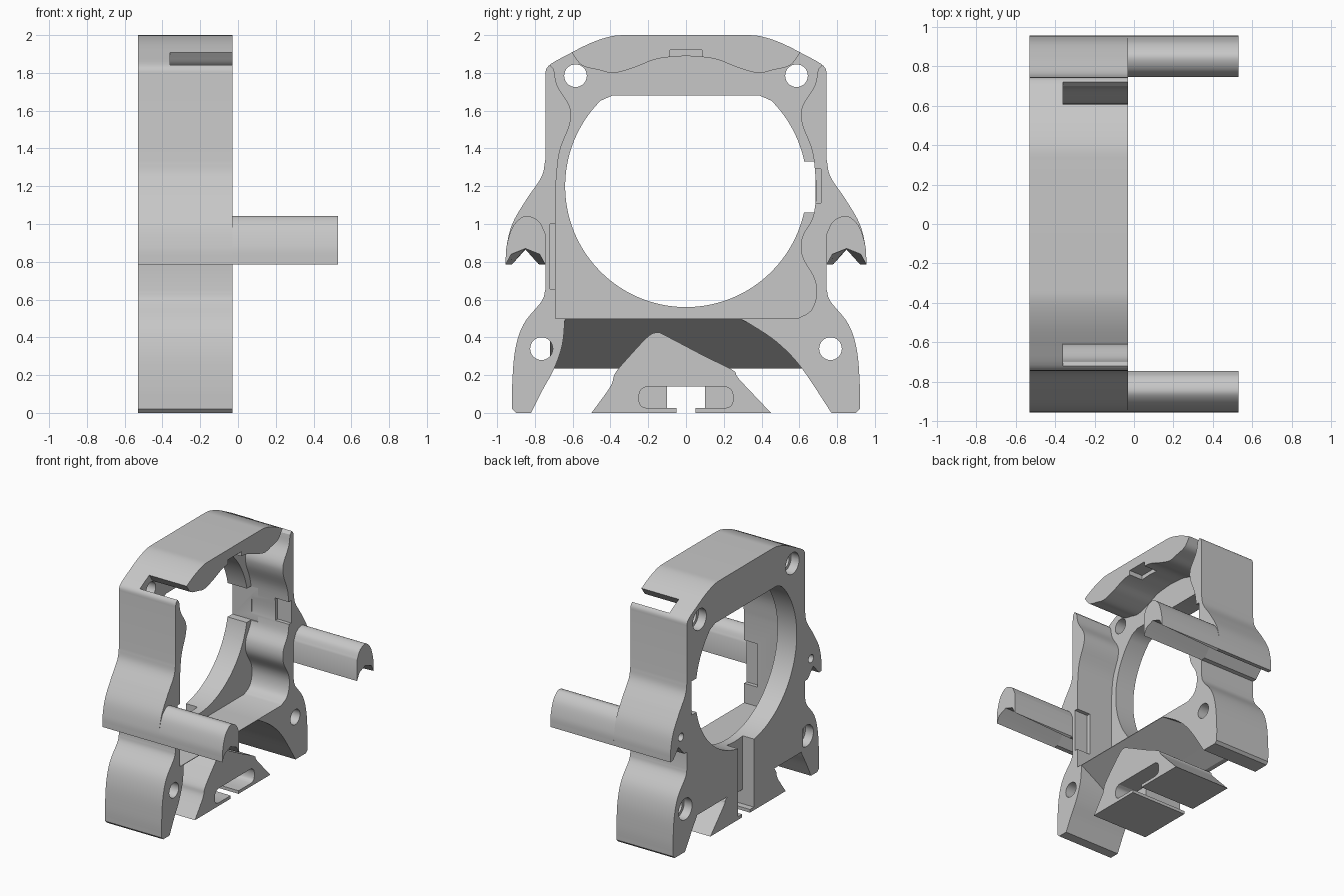
import bpy, bmesh, math
from mathutils import Vector

if "Cube" in bpy.data.objects:
    bpy.data.objects.remove(bpy.data.objects["Cube"])

grey = bpy.data.materials.new("matte_grey")
grey.use_nodes = True
grey.diffuse_color = (0.57, 0.57, 0.57, 1)
grey.node_tree.nodes["Principled BSDF"].inputs["Base Color"].default_value = (0.57, 0.57, 0.57, 1)

BACK, FRONT, FLOOR, TIP = -0.53, -0.03, -0.36, 0.53


def smooth(points, steps=5):
    """Rounded path through a few points."""
    p = [Vector(q) for q in points]
    p = [2 * p[0] - p[1]] + p + [2 * p[-1] - p[-2]]
    out = []
    for a, b, c, d in zip(p, p[1:], p[2:], p[3:]):
        for i in range(steps):
            t = i / steps
            out.append(0.5 * (2 * b + (c - a) * t + (2 * a - 5 * b + 4 * c - d) * t * t
                              + (3 * b - a - 3 * c + d) * t ** 3))
    return [tuple(v) for v in out] + [tuple(points[-1])]


def flip(points):
    return [(-y, z) for y, z in reversed(points)]


def circle(y, z, r, n=32):
    return [(y + r * math.cos(i * math.tau / n), z + r * math.sin(i * math.tau / n)) for i in range(n)]


def rect(y0, y1, z0, z1):
    return [(y0, z0), (y1, z0), (y1, z1), (y0, z1)]


def prism(name, outline, lo, hi, end=None, along_y=False):
    """Closed solid between two outlines, along x or along y."""
    bm = bmesh.new()
    place = (lambda p, d: (p[0], d, p[1])) if along_y else (lambda p, d: (d, p[0], p[1]))
    near = [bm.verts.new(place(p, lo)) for p in outline]
    far = [bm.verts.new(place(p, hi)) for p in end or outline]
    bm.faces.new(near)
    bm.faces.new(far[::-1])
    for i in range(len(near)):
        bm.faces.new((near[i], near[i - 1], far[i - 1], far[i]))
    bmesh.ops.remove_doubles(bm, verts=bm.verts, dist=1e-4)
    bmesh.ops.recalc_face_normals(bm, faces=bm.faces)
    mesh = bpy.data.meshes.new(name)
    bm.to_mesh(mesh)
    bm.free()
    mesh.materials.append(grey)
    obj = bpy.data.objects.new(name, mesh)
    bpy.context.collection.objects.link(obj)
    return obj


def cut(target, outline, lo, hi):
    """Subtract a prism; a cut that would leave nothing is dropped."""
    tool = prism("cutter", outline, lo, hi)
    before = target.data.copy()
    mod = target.modifiers.new("cut", "BOOLEAN")
    mod.operation, mod.solver, mod.object = "DIFFERENCE", "EXACT", tool
    bpy.context.view_layer.objects.active = target
    bpy.ops.object.modifier_apply(modifier=mod.name)
    if not target.data.polygons:
        target.data = before
    bpy.data.objects.remove(tool)


# Outer silhouette, one half from the top down to the foot
groove = [(0.955, 0.785), (0.92, 0.787), (0.85, 0.865), (0.78, 0.787), (0.745, 0.785)]
half = (smooth([(0.3, 2), (0.39, 1.995), (0.5, 1.96), (0.62, 1.9), (0.73, 1.835), (0.745, 1.77)])
        + smooth([(0.745, 1.34), (0.765, 1.25), (0.845, 1.13), (0.92, 1.0), (0.95, 0.88), (0.955, 0.80)])
        + groove
        + smooth([(0.745, 0.65), (0.765, 0.59), (0.86, 0.47), (0.905, 0.33), (0.92, 0.15), (0.92, 0.02)])
        + [(0.9, 0)])
frame = prism("frame", half + flip(half), BACK, FRONT)

# Arch between the feet
arch = ([(-0.82, -0.1)] + smooth([(-0.82, 0), (-0.76, 0.12), (-0.7, 0.23), (-0.655, 0.36), (-0.64, 0.51)])
        + smooth([(0.26, 0.51), (0.33, 0.475), (0.48, 0.375), (0.61, 0.24), (0.77, 0)]) + [(0.77, -0.1)])
cut(frame, arch, BACK - 0.1, FRONT + 0.1)

# Front pocket, opening through the wall at both top corners
left_wall = smooth([(-0.69, 1.2), (-0.67, 1.38), (-0.615, 1.53), (-0.615, 1.62),
                    (-0.68, 1.73), (-0.70, 1.82)])
top_wall = smooth([(-0.6, 1.9), (-0.55, 1.84), (-0.46, 1.815), (-0.38, 1.80), (-0.27, 1.83),
                   (-0.15, 1.875), (0, 1.89)])
right_low = smooth([(0.69, 1.14), (0.67, 1.03), (0.615, 0.93), (0.615, 0.83), (0.68, 0.71),
                    (0.69, 0.62), (0.66, 0.54), (0.59, 0.5)])
corner = [(-0.8, 1.93), (-0.7, 2.05)]
pocket = ([(-0.69, 0.5)] + left_wall + corner + top_wall + flip(top_wall)[1:] + flip(corner)
          + flip(left_wall) + right_low)
cut(frame, pocket, FLOOR, FRONT + 0.1)

# Small clip recesses in the pocket walls
for area in (rect(-0.085, 0.085, 1.85, 1.92), rect(0.66, 0.715, 1.11, 1.29), rect(-0.72, -0.67, 0.655, 1.0)):
    cut(frame, area, -0.15, FRONT + 0.1)

# Round opening with a flat top, and a side notch
opening = [p for p in circle(0, 1.2, 0.64, 96) if p[1] < 1.67]
opening += [(0.39, 1.68), (-0.39, 1.68)]
opening.sort(key=lambda p: math.atan2(p[1] - 1.2, p[0]))
cut(frame, opening, BACK - 0.1, FRONT + 0.1)
cut(frame, rect(0.55, 0.685, 1.06, 1.33), BACK - 0.1, -0.3)

# Screw holes with counterbored backs
for side in (-1, 1):
    for y, z in ((0.585, 1.785), (0.765, 0.34)):
        cut(frame, circle(side * y, z, 0.06), BACK - 0.1, FRONT + 0.1)
        cut(frame, circle(side * y, z, 0.085), BACK - 0.1, BACK + 0.07)
    cut(frame, circle(side * 0.82, 0.935, 0.032, 16), BACK - 0.1, BACK + 0.2)

# Sloping underside of the pocket, and the central foot
underside = prism("underside", [(BACK, 0.235), (-0.49, 0.235), (-0.3, 0.345), (FRONT, 0.495), (FRONT, 0.5),
                                (FLOOR, 0.5), (FLOOR, 0.53), (BACK, 0.53)], -0.72, 0.66, along_y=True)
foot_outline = smooth([(-0.5, 0), (-0.4, 0.14), (-0.375, 0.21), (-0.3, 0.3), (-0.2, 0.405), (-0.15, 0.425),
                       (-0.1, 0.405), (0.1, 0.3), (0.25, 0.225), (0.28, 0.18), (0.45, 0)])
foot = prism("foot", foot_outline, BACK, FRONT)

# Keyhole slot in the foot, and the channel behind it
stadium = smooth([(-0.21, 0.14), (-0.24, 0.12), (-0.25, 0.08), (-0.24, 0.04), (-0.21, 0.025)])
cut(foot, stadium + flip(stadium), -0.2, FRONT + 0.1)
cut(foot, rect(-0.1, 0.1, 0.025, 0.14), BACK - 0.1, FRONT + 0.1)
cut(foot, rect(-0.05, 0.05, -0.1, 0.06), BACK - 0.1, FRONT + 0.1)
for part in (foot, underside, frame):
    cut(part, rect(-0.1, 0.1, 0.025, 0.6), BACK - 0.1, BACK + 0.1)

# Side arms, their hollow underside widening toward the tip
arm_top = smooth([(0.745, 0.95), (0.775, 1.01), (0.825, 1.04), (0.87, 1.035),
                  (0.92, 0.98), (0.95, 0.88), (0.955, 0.80)])
wide = [(0.955, 0.785), (0.925, 0.84), (0.85, 0.87), (0.775, 0.84), (0.745, 0.785)]
root, tip = arm_top + groove, arm_top + wide
parts = [frame, underside, foot,
         prism("left_arm", root, FRONT, TIP, tip),
         prism("right_arm", flip(root), FRONT, TIP, flip(tip))]

for obj in parts:
    bpy.ops.object.select_all(action="DESELECT")
    obj.select_set(True)
    bpy.context.view_layer.objects.active = obj
    bpy.ops.object.shade_smooth_by_angle(angle=math.radians(30))
